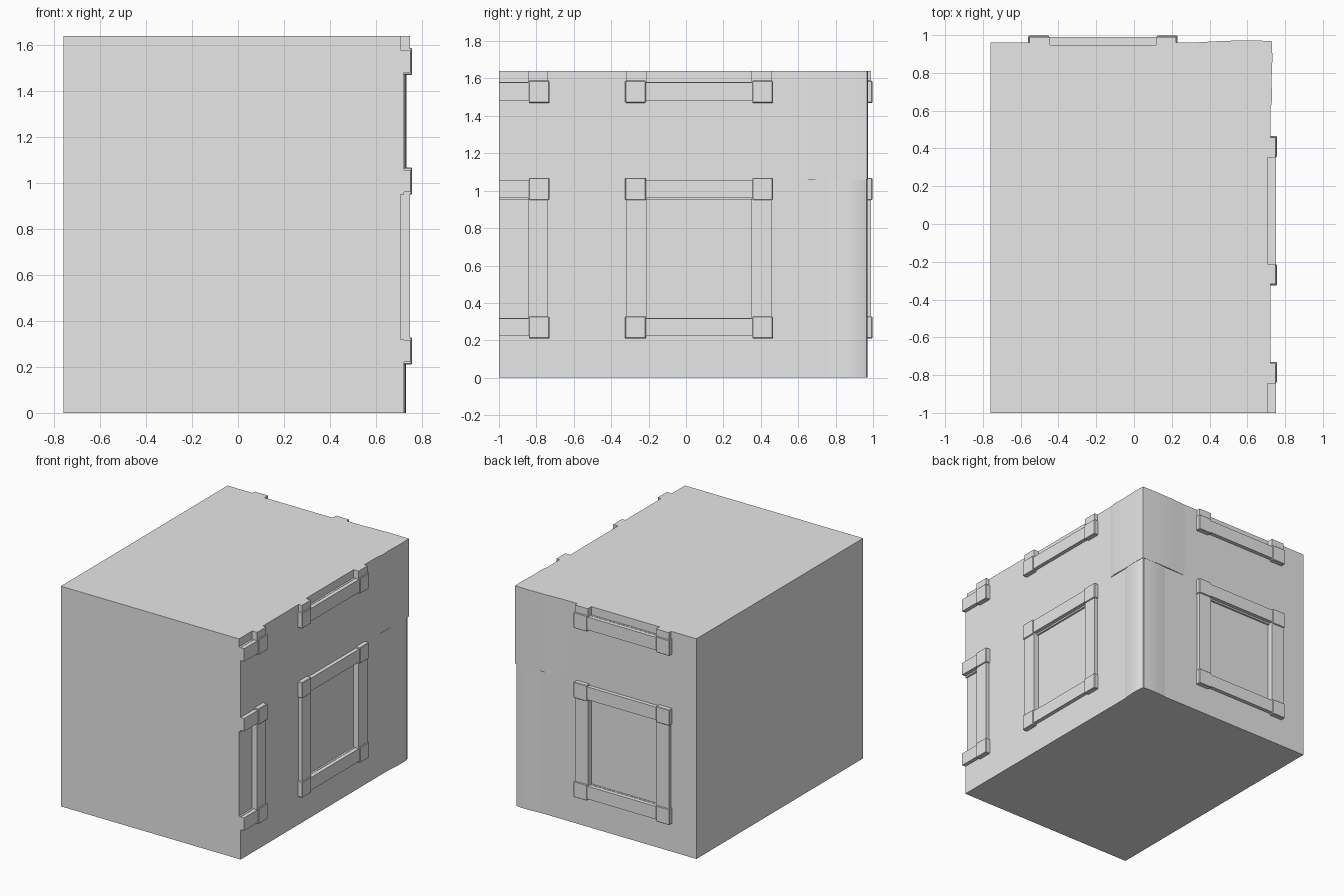
import bpy
import bmesh

cube = bpy.data.objects.get("Cube")
if cube:
    bpy.data.objects.remove(cube, do_unlink=True)

grey = bpy.data.materials.new("plain_grey")
grey.use_nodes = True
grey.diffuse_color = (0.8, 0.8, 0.8, 1)
grey.node_tree.nodes["Principled BSDF"].inputs["Base Color"].default_value = (0.8, 0.8, 0.8, 1)

LEFT, WALL_X, FRONT, WALL_Y, TOP = -0.76, 0.722, -1.0, 0.962, 1.64


def prism(name, outline, z0, z1):
    """Extrude a plan outline upwards."""
    bm = bmesh.new()
    face = bm.faces.new([bm.verts.new((x, y, z0)) for x, y in outline])
    new = bmesh.ops.extrude_face_region(bm, geom=[face])["geom"]
    for v in new:
        if isinstance(v, bmesh.types.BMVert):
            v.co.z = z1
    bmesh.ops.recalc_face_normals(bm, faces=bm.faces)
    mesh = bpy.data.meshes.new(name)
    bm.to_mesh(mesh)
    bm.free()
    mesh.materials.append(grey)
    obj = bpy.data.objects.new(name, mesh)
    bpy.context.collection.objects.link(obj)
    return obj


def wall_box(name, side, u0, u1, z0, z1, d0, d1):
    """Box on a wall: u runs along it, d is the distance outwards."""
    if side == "x":
        u0 = max(u0, FRONT)
        x0, x1, y0, y1 = WALL_X + d0, WALL_X + d1, u0, u1
    else:
        x0, x1, y0, y1 = u0, u1, WALL_Y + d0, WALL_Y + d1
    return prism(name, [(x0, y0), (x1, y0), (x1, y1), (x0, y1)], z0, min(z1, TOP))


def bevel(obj, width):
    mod = obj.modifiers.new("soft_edges", "BEVEL")
    mod.width = width
    mod.segments = 1


# Main block
body = prism("building_block", [(LEFT, FRONT), (WALL_X, FRONT),
                                (WALL_X, WALL_Y), (LEFT, WALL_Y)], 0, TOP)
cutters = []


def window(name, side, u, z):
    """Square frame with corner blocks around a shallow recess."""
    width, height, block = 0.79, 0.85, 0.11
    u_in, u_out = u + block, u + width - block
    z_in, z_out = z + block, z + height - block
    for i, u0 in enumerate((u, u_out)):
        if u0 + block <= FRONT + 0.001:
            continue
        for j, z0 in enumerate((z, z_out)):
            if z0 < TOP:
                b = wall_box(f"{name}_corner_{i}{j}", side, u0, u0 + block,
                             z0, z0 + block + 0.008, -0.02, 0.035)
                if z0 + block < TOP and u0 > FRONT:
                    bevel(b, 0.004)
        # Jambs sit slightly inside the corner blocks
        shift = 0.008 if i == 0 else -0.004
        wall_box(f"{name}_jamb_{i}", side, u0 + shift, u0 + block + shift - 0.004,
                 z_in - 0.01, z_out + 0.01, -0.02, 0.027)
    for j, z0 in enumerate((z, z_out)):
        if z0 < TOP:
            wall_box(f"{name}_rail_{j}", side, u_in - 0.01, u_out + 0.01,
                     z0 + 0.012, z0 + block - 0.002, -0.02, 0.029)
    cutters.append(wall_box(f"{name}_recess", side, u_in, u_out,
                            z_in, z_out, -0.014, 0.02))


# Windows on the long side and the back, upper row cut off by the top
for row, z in (("lower", 0.21), ("upper", 1.47)):
    window(f"{row}_side_window", "x", -0.325, z)
    window(f"{row}_front_corner_window", "x", -1.52, z)
    window(f"{row}_back_window", "y", -0.56, z)

# Cut the window recesses into the block
for c in cutters:
    mod = body.modifiers.new("recess", "BOOLEAN")
    mod.operation = "DIFFERENCE"
    mod.solver = "EXACT"
    mod.object = c
bpy.context.view_layer.objects.active = body
for mod in list(body.modifiers):
    bpy.ops.object.modifier_apply(modifier=mod.name)
for c in cutters:
    bpy.data.objects.remove(c, do_unlink=True)

# Softly bulging corner pilaster and the broader block above it
pilaster = prism("corner_pilaster", [
    (0.5, 0.72), (0.722, 0.76), (0.728, 0.8), (0.731, 0.87), (0.728, 0.95),
    (0.718, 0.966), (0.66, 0.97), (0.58, 0.968), (0.52, 0.962)], 0, 1.06)
upper = prism("corner_upper_block", [
    (0.34, 0.6), (0.722, 0.6), (0.731, 0.66), (0.728, 0.76), (0.733, 0.88),
    (0.729, 0.969), (0.6, 0.972), (0.46, 0.969), (0.34, 0.962)], 1.06, TOP)
bpy.ops.object.select_all(action="DESELECT")
for obj in (pilaster, upper):
    obj.select_set(True)
bpy.context.view_layer.objects.active = upper
bpy.ops.object.shade_smooth_by_angle()
